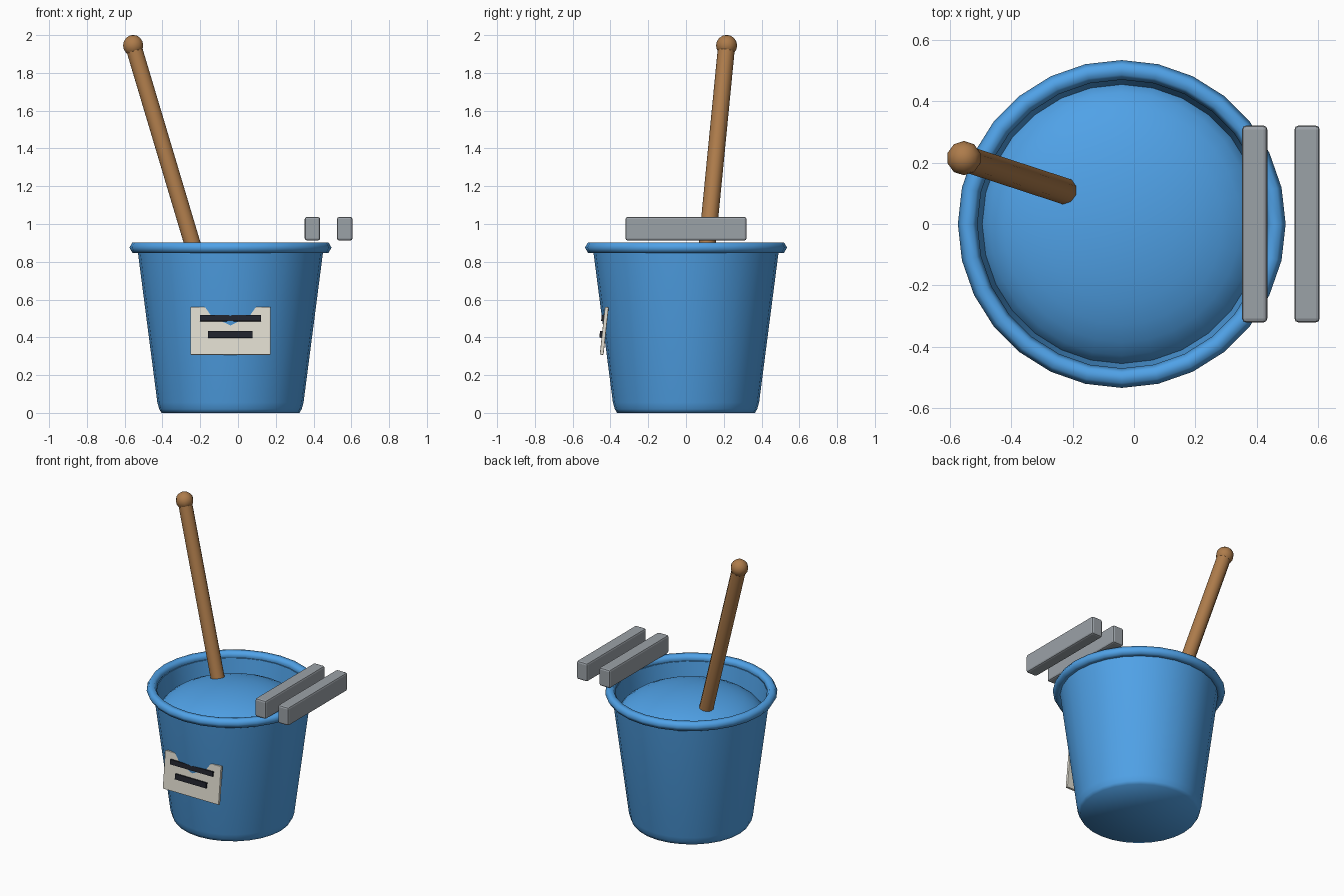
import bpy, bmesh, math
from mathutils import Matrix, Vector

if "Cube" in bpy.data.objects:
    bpy.data.objects.remove(bpy.data.objects["Cube"])

CX = -0.04  # bucket axis


def material(name, rgb):
    m = bpy.data.materials.new(name)
    m.diffuse_color = (*rgb, 1)
    m.use_nodes = True
    m.node_tree.nodes["Principled BSDF"].inputs["Base Color"].default_value = m.diffuse_color
    return m


BLUE = material("blue", (0.08, 0.36, 0.80))
WOOD = material("wood", (0.42, 0.20, 0.07))
CREAM = material("cream", (0.75, 0.72, 0.63))
DARK = material("dark", (0.015, 0.017, 0.025))
STEEL = material("steel", (0.33, 0.36, 0.39))


def finish(name, bm, mat, matrix=Matrix(), smooth=None):
    bmesh.ops.recalc_face_normals(bm, faces=bm.faces[:])
    me = bpy.data.meshes.new(name)
    bm.to_mesh(me)
    bm.free()
    ob = bpy.data.objects.new(name, me)
    ob.matrix_world = matrix
    me.materials.append(mat)
    bpy.context.collection.objects.link(ob)
    if smooth:
        bpy.ops.object.select_all(action='DESELECT')
        ob.select_set(True)
        bpy.context.view_layer.objects.active = ob
        bpy.ops.object.shade_smooth_by_angle(angle=math.radians(smooth))
    return ob


def lathe(name, profile, mat, closed=False, segs=28, smooth=60):
    bm = bmesh.new()
    vs = [bm.verts.new((0, r, z)) for r, z in profile]
    pairs = list(zip(vs, vs[1:])) + ([(vs[-1], vs[0])] if closed else [])
    edges = [bm.edges.new(p) for p in pairs]
    bmesh.ops.spin(bm, geom=vs + edges, cent=(0, 0, 0), axis=(0, 0, 1),
                   angle=math.tau, steps=segs)
    bmesh.ops.remove_doubles(bm, verts=bm.verts[:], dist=1e-4)
    return finish(name, bm, mat, Matrix.Translation((CX, 0, 0)), smooth)


def box(name, center, size, mat, frame=Matrix(), bevel=0.0):
    bm = bmesh.new()
    bmesh.ops.create_cube(bm, size=1, matrix=Matrix.Translation(center) @ Matrix.Diagonal((*size, 1)))
    if bevel:
        bmesh.ops.bevel(bm, geom=bm.edges[:], offset=bevel, segments=2, profile=0.5, affect='EDGES')
    return finish(name, bm, mat, frame)


# Bucket wall with rounded foot, inner wall and floor
lathe("bucket", [(0, 0), (0.365, 0), (0.377, 0.02), (0.387, 0.055), (0.492, 0.865),
                 (0.472, 0.865), (0.368, 0.06), (0, 0.06)], BLUE)

# Rolled rim
lathe("rim", [(0.503 + 0.032 * math.cos(a), 0.875 + 0.032 * math.sin(a))
              for a in (i * math.tau / 6 for i in range(6))], BLUE, closed=True, smooth=80)

# Domed contents
lathe("contents", [(0.465 * math.cos(a), 0.70 + 0.185 * math.sin(a))
                   for a in (i * math.pi / 16 for i in range(9))], BLUE)

# Leaning handle with ball end
top, foot = Vector((-0.555, 0.215, 1.945)), Vector((-0.213, 0.103, 0.80))
axis = top - foot
lean = Matrix.Translation((top + foot) / 2) @ axis.to_track_quat('Z', 'Y').to_matrix().to_4x4()
bm = bmesh.new()
bmesh.ops.create_cone(bm, cap_ends=True, segments=10, radius1=0.045, radius2=0.045, depth=axis.length)
finish("handle", bm, WOOD, lean, 50)
bm = bmesh.new()
bmesh.ops.create_uvsphere(bm, u_segments=10, v_segments=8, radius=0.056)
finish("handle_knob", bm, WOOD, Matrix.Translation(top), 60)

# Pair of wringer bars
for name, x in (("inner_bar", 0.394), ("outer_bar", 0.565)):
    box(name, (x, 0, 0.975), (0.082, 0.642, 0.125), STEEL, bevel=0.012)

# Tilted label plate with two dark strips
frame = Matrix.Translation((CX, -0.433, 0.434)) @ Matrix.Rotation(math.radians(-6.2), 4, 'X')
box("label_plate", (0, 0, 0), (0.424, 0.02, 0.254), CREAM, frame, bevel=0.004)
box("label_strip_upper", (0, -0.015, 0.066), (0.322, 0.014, 0.032), DARK, frame)
box("label_strip_lower", (0, -0.015, -0.020), (0.236, 0.014, 0.036), DARK, frame)
